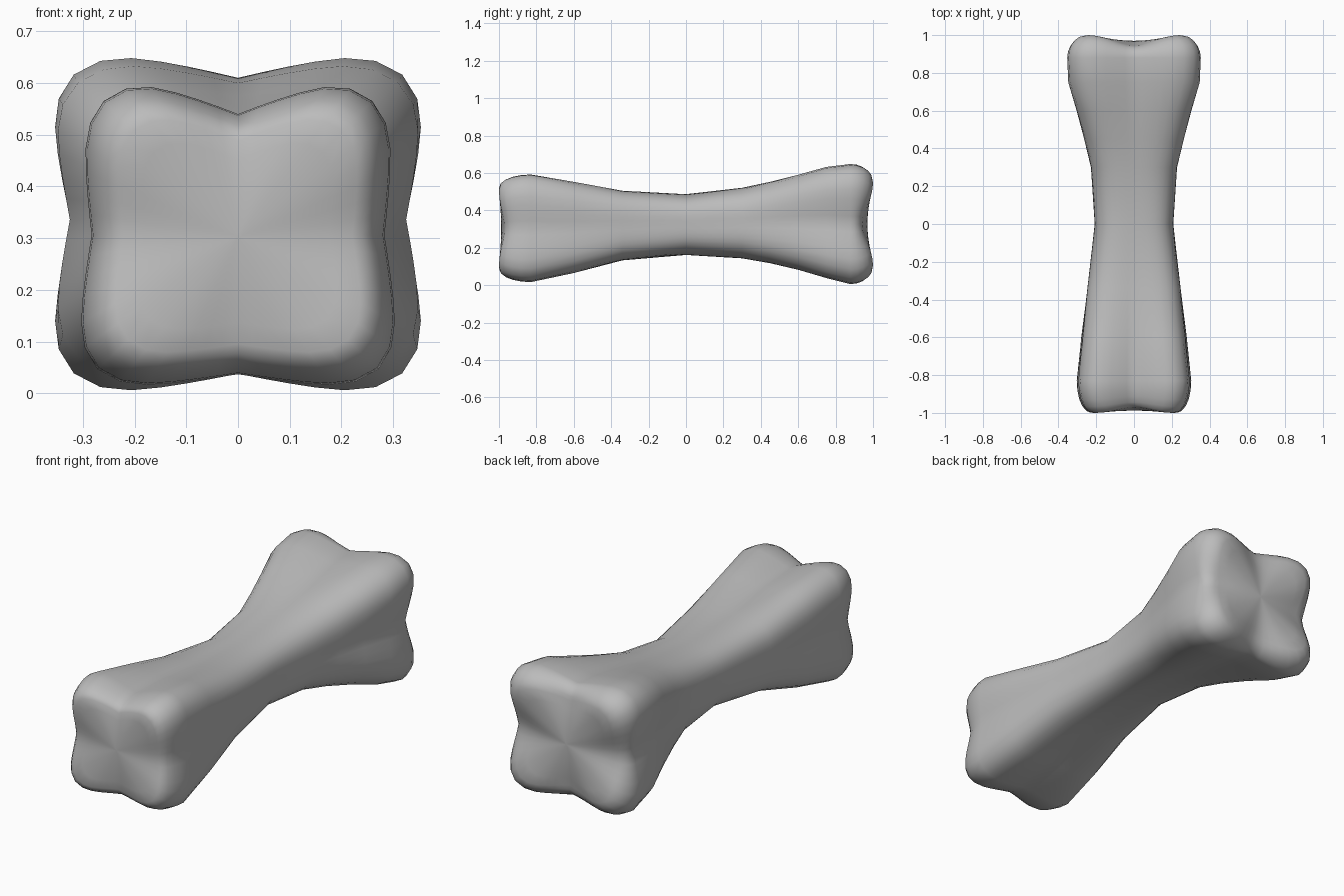
import bpy, bmesh, math
from math import cos, sin, pi

cube = bpy.data.objects.get("Cube")
if cube:
    bpy.data.objects.remove(cube, do_unlink=True)

mat = bpy.data.materials.new("bone grey")
mat.use_nodes = True
colour = (0.5, 0.5, 0.5, 1)
mat.diffuse_color = colour
mat.node_tree.nodes["Principled BSDF"].inputs["Base Color"].default_value = colour

SEGMENTS = 48

# Shaft sections: y, half width, bottom, top, squareness, top dip, bottom dip, side dip
stations = [
    (-0.83, 0.308, 0.012, 0.60, 5.5, 0.060, 0.025, 0.025),
    (-0.60, 0.285, 0.060, 0.56, 4.5, 0.030, 0.015, 0.015),
    (-0.34, 0.250, 0.130, 0.51, 3.5, 0.008, 0.005, 0.005),
    (0.00, 0.208, 0.162, 0.487, 2.7, 0, 0, 0),
    (0.30, 0.232, 0.140, 0.525, 2.9, 0.005, 0.005, 0.005),
    (0.45, 0.270, 0.112, 0.560, 3.4, 0.012, 0.010, 0.010),
    (0.60, 0.312, 0.075, 0.600, 4.0, 0.025, 0.020, 0.020),
    (0.75, 0.355, 0.032, 0.640, 5.0, 0.040, 0.032, 0.030),
    (0.88, 0.360, 0.000, 0.655, 5.5, 0.045, 0.038, 0.038),
]


def valley(u):
    """Weight of the groove between two lobes, strongest at u = 0."""
    return max(0, 1 - abs(u) / 0.68) ** 1.3


def section(y, w, zb, zt, p, dip_top, dip_bottom, dip_side, taper=0.0):
    """Rounded square outline pinched in the middle of each side."""
    mid, half, ring = (zb + zt) / 2, (zt - zb) / 2, []
    for i in range(SEGMENTS):
        t = 2 * pi * i / SEGMENTS
        c, s = cos(t), sin(t)
        r = (abs(c) ** p + abs(s) ** p) ** (-1 / p)
        u, v = r * c, r * s
        dip = dip_top if v > 0 else dip_bottom
        x = u * (w - dip_side * valley(v) * abs(u)) * (1 - taper * max(0, v))
        z = mid + v * (half - dip * valley(u) * abs(v))
        ring.append((x, y, z))
    return ring


def cap(ring, tip, round_in, rim_dip, centre_dip):
    """Rounded end rings, then a face sunk between its four knobs."""
    y0 = ring[0][1]
    side = 1 if tip > y0 else -1
    mid = sum(p[2] for p in ring) / len(ring)
    steps = [(1 - round_in * (1 - cos(a)), sin(a))
             for a in (pi * k / 10 for k in range(1, 6))]
    steps += [((1 - round_in) * f, 1) for f in (0.8, 0.6, 0.4, 0.2, 0.03)]
    rings = []
    for scale, rise in steps:
        out = []
        for i, (x, y, z) in enumerate(ring):
            t = 2 * pi * i / SEGMENTS
            groove = cos(2 * t) ** 2
            spread = min(1, scale / (1 - round_in))
            sink = rise * (rim_dip * groove * spread ** 2
                           + centre_dip * (1 - spread ** 2))
            out.append((x * scale, y0 + (tip - y0) * rise - side * sink,
                        mid + (z - mid) * scale))
        rings.append(out)
    return rings


# Loft the whole bone from front knobs to back knobs
shaft = [section(*s, taper=0.05 if s[0] < -0.5 else 0) for s in stations]
front_cap = cap(shaft[0], -1.0, 0.22, 0.03, 0.012)
back_cap = cap(shaft[-1], 1.0, 0.24, 0.055, 0.03)
rings = front_cap[::-1] + shaft + back_cap

bm = bmesh.new()
loops = [[bm.verts.new(p) for p in ring] for ring in rings]
for a, b in zip(loops, loops[1:]):
    for i in range(SEGMENTS):
        j = (i + 1) % SEGMENTS
        bm.faces.new((a[i], a[j], b[j], b[i]))
bm.faces.new(loops[0])
bm.faces.new(loops[-1])
bmesh.ops.recalc_face_normals(bm, faces=bm.faces[:])

mesh = bpy.data.meshes.new("bone")
bm.to_mesh(mesh)
bm.free()
mesh.materials.append(mat)
bone = bpy.data.objects.new("bone", mesh)
bpy.context.collection.objects.link(bone)
bpy.ops.object.select_all(action="DESELECT")
bone.select_set(True)
bpy.context.view_layer.objects.active = bone
bpy.ops.object.shade_smooth_by_angle(angle=math.radians(50))
